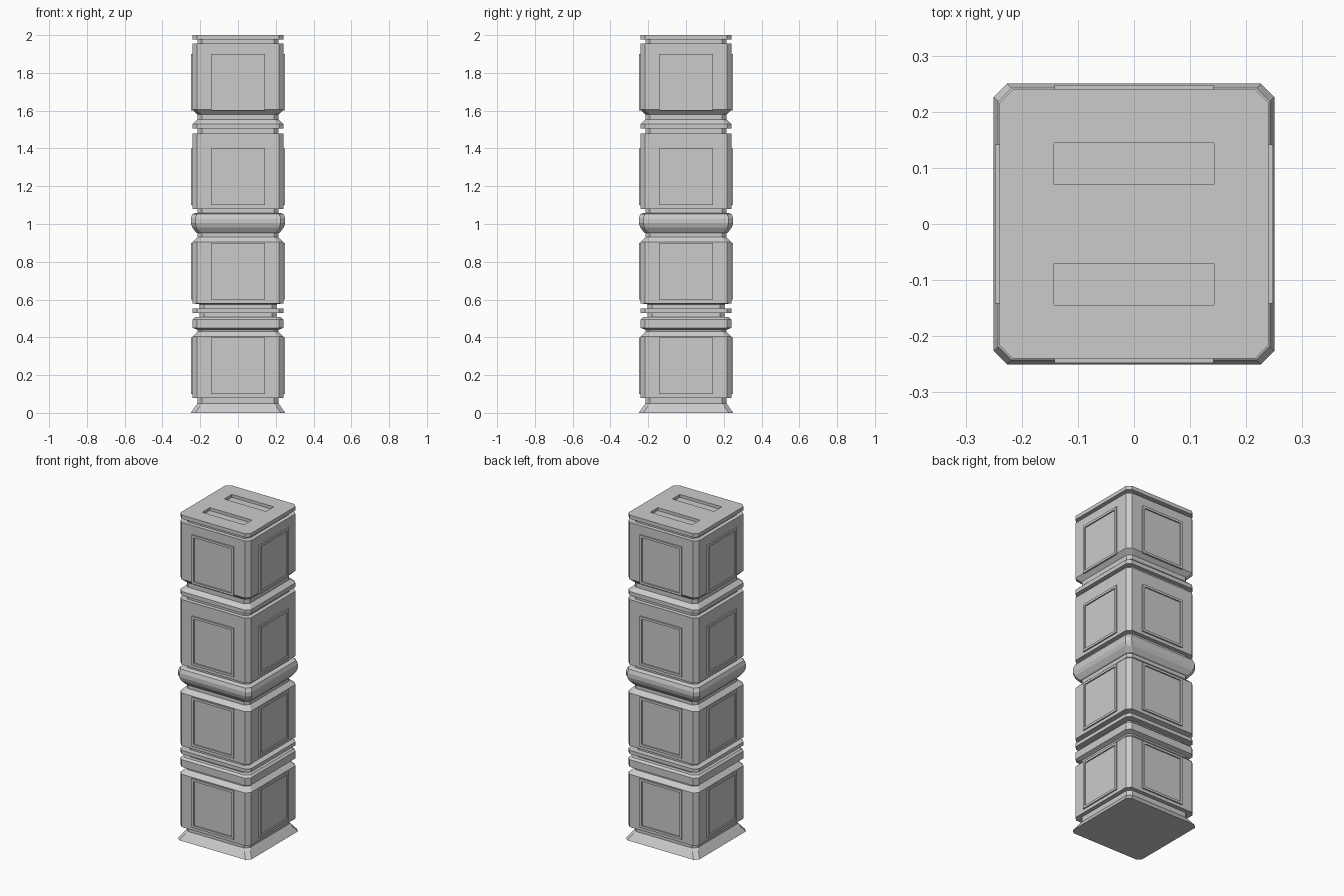
import bpy, bmesh
from mathutils import Matrix
from math import pi

if "Cube" in bpy.data.objects:
    bpy.data.objects.remove(bpy.data.objects["Cube"])

CH = 0.024            # corner chamfer
BODY, NECK = 0.24, 0.215

# (half width, height) outline from floor to top
profile = [
    (0.25, 0.0), (0.226, 0.035), (0.215, 0.05), (NECK, 0.08),         # flared foot
    (BODY, 0.08), (BODY, 0.405), (NECK, 0.43),                        # block 1
    (NECK, 0.44), (BODY, 0.45), (BODY, 0.495), (0.228, 0.507), (0.205, 0.507),
    (0.205, 0.53), (BODY, 0.53), (BODY, 0.552), (0.205, 0.552), (0.205, 0.575),
    (BODY, 0.58), (BODY, 0.905), (NECK, 0.93),                        # block 2
    (NECK, 0.952), (0.222, 0.955), (0.242, 0.982), (0.25, 1.005),
    (0.25, 1.03), (0.242, 1.052), (0.228, 1.058), (NECK, 1.058),      # rounded band
    (NECK, 1.08), (BODY, 1.08), (BODY, 1.48), (NECK, 1.48),           # block 3
    (NECK, 1.505), (BODY, 1.505), (BODY, 1.53), (NECK, 1.553),
    (NECK, 1.58), (BODY, 1.605), (BODY, 1.955), (NECK, 1.955),        # block 4
    (NECK, 1.977), (BODY, 1.977), (BODY, 2.0),                        # cap
]


def make_object(name, bm):
    bmesh.ops.recalc_face_normals(bm, faces=bm.faces)
    mesh = bpy.data.meshes.new(name)
    bm.to_mesh(mesh)
    bm.free()
    ob = bpy.data.objects.new(name, mesh)
    bpy.context.collection.objects.link(ob)
    return ob


def octagon(w):
    c = w - CH
    return [(c, -w), (w, -c), (w, c), (c, w), (-c, w), (-w, c), (-w, -c), (-c, -w)]


# Pillar: chamfered square swept up the outline
bm = bmesh.new()
rings = [[bm.verts.new((x, y, z)) for x, y in octagon(w)] for w, z in profile]
for lo, hi in zip(rings, rings[1:]):
    for i in range(8):
        j = (i + 1) % 8
        bm.faces.new((lo[i], lo[j], hi[j], hi[i]))
bm.faces.new(rings[0][::-1])
bm.faces.new(rings[-1])
pillar = make_object("pillar", bm)

# Two slots sunk into the top
bm = bmesh.new()
for y in (-0.107, 0.107):
    bmesh.ops.create_cube(bm, size=1, matrix=Matrix.Translation((0, y, 2.0))
                          @ Matrix.Diagonal((0.286, 0.074, 0.036, 1)))
cutter = make_object("slot_cutter", bm)
cutter.hide_render = True
cutter.hide_viewport = True
cut = pillar.modifiers.new("slots", 'BOOLEAN')
cut.operation = 'DIFFERENCE'
cut.solver = 'EXACT'
cut.object = cutter


# Raised panel frames on every side of each block
def rect(bm, half, z0, z1, y):
    return [bm.verts.new(p) for p in ((-half, y, z0), (half, y, z0), (half, y, z1), (-half, y, z1))]


bm = bmesh.new()
for z in (0.1, 0.6, 1.1, 1.6):
    steps = [rect(bm, 0.142, z, z + 0.3, -0.238), rect(bm, 0.142, z, z + 0.3, -0.248),
             rect(bm, 0.128, z + 0.014, z + 0.286, -0.248),
             rect(bm, 0.128, z + 0.014, z + 0.286, -0.2405)]
    for a, b in zip(steps, steps[1:]):
        for i in range(4):
            j = (i + 1) % 4
            bm.faces.new((a[i], a[j], b[j], b[i]))
    bm.faces.new(steps[-1])
    bm.faces.new(steps[0][::-1])
front = bm.verts[:] + bm.edges[:] + bm.faces[:]
for k in (1, 2, 3):
    copy = bmesh.ops.duplicate(bm, geom=front)["geom"]
    bmesh.ops.rotate(bm, verts=[v for v in copy if isinstance(v, bmesh.types.BMVert)],
                     cent=(0, 0, 0), matrix=Matrix.Rotation(k * pi / 2, 3, 'Z'))
make_object("panel_frames", bm)
